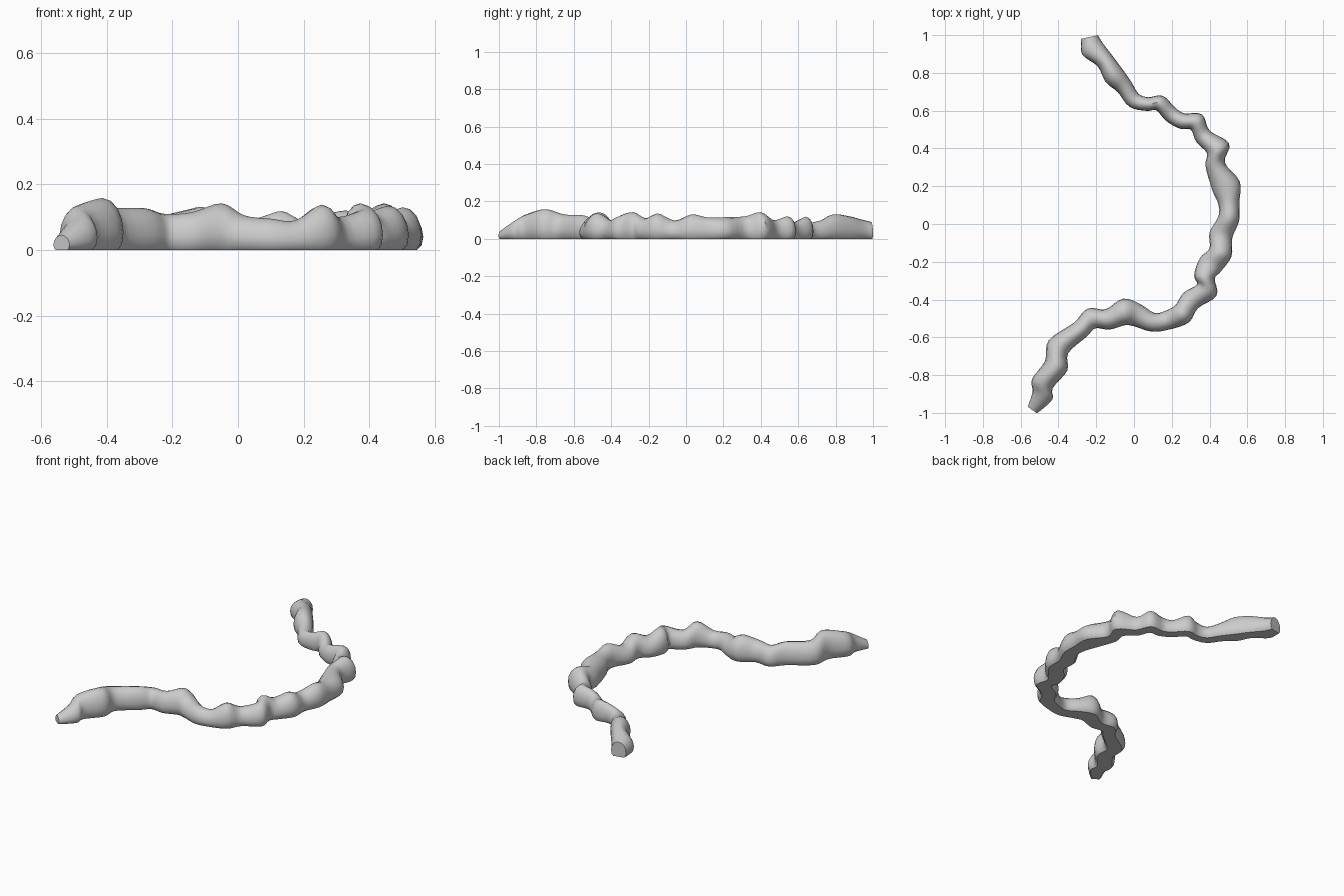
import bpy, bmesh, math
from mathutils import Vector

if "Cube" in bpy.data.objects:
    bpy.data.objects.remove(bpy.data.objects["Cube"])

# Path stations: x, y, half width, height
PATH = [
    (-.235, .99, .045, .09), (-.222, .93, .062, .105), (-.155, .865, .048, .122),
    (-.105, .785, .056, .13), (-.05, .725, .045, .10), (.0, .655, .042, .085),
    (.07, .635, .036, .10), (.135, .64, .042, .118), (.195, .58, .042, .09),
    (.255, .545, .042, .105), (.33, .54, .05, .12), (.365, .465, .046, .10),
    (.445, .40, .064, .142), (.43, .315, .052, .12), (.488, .20, .076, .115),
    (.502, .11, .056, .115), (.502, .03, .056, .13), (.46, -.06, .062, .098),
    (.458, -.15, .062, .135), (.405, -.215, .066, .11), (.373, -.28, .055, .142),
    (.385, -.35, .06, .125), (.30, -.405, .056, .10), (.255, -.475, .058, .138),
    (.175, -.51, .05, .09), (.10, -.52, .05, .095), (.02, -.485, .06, .105),
    (-.05, -.465, .07, .142), (-.14, -.505, .055, .115), (-.225, -.50, .056, .11),
    (-.285, -.56, .05, .127), (-.40, -.65, .062, .13), (-.412, -.75, .064, .158),
    (-.485, -.845, .06, .134), (-.485, -.91, .056, .10), (-.538, -.985, .03, .045),
]
SUB, SIDES = 4, 16


def catmull(p0, p1, p2, p3, t):
    return p1 + 0.5 * t * (p2 - p0 + t * (2*p0 - 5*p1 + 4*p2 - p3 + t * (3*(p1 - p2) + p3 - p0)))


# Resample the stations into a smooth path
pts = [Vector(p) for p in PATH]
pts = [pts[0]] + pts + [pts[-1]]
samples = []
for i in range(1, len(pts) - 2):
    for k in range(SUB):
        samples.append(catmull(*pts[i-1:i+3], k / SUB))
samples.append(pts[-1])

# Loft a flat-bottomed round section along the path
bm = bmesh.new()
rings = []
n = len(samples)
for i, (x, y, r, h) in enumerate(samples):
    a, b = samples[max(i - 4, 0)], samples[min(i + 4, n - 1)]
    tangent = Vector((b[0] - a[0], b[1] - a[1])).normalized()
    ring = []
    for k in range(SIDES):
        ang = 2 * math.pi * k / SIDES
        u, s = r * math.cos(ang), math.sin(ang)
        z = max(0.0, h * (.35 + (.65 if s > 0 else .6) * s))
        ring.append(bm.verts.new((x - tangent.y * u, y + tangent.x * u, z)))
    rings.append(ring)
for a, b in zip(rings, rings[1:]):
    for k in range(SIDES):
        j = (k + 1) % SIDES
        bm.faces.new((a[k], a[j], b[j], b[k]))
bm.faces.new(rings[0])
bm.faces.new(rings[-1])
bmesh.ops.recalc_face_normals(bm, faces=bm.faces)

mesh = bpy.data.meshes.new("lumpy_strand")
bm.to_mesh(mesh)
bm.free()
obj = bpy.data.objects.new("lumpy_strand", mesh)
bpy.context.collection.objects.link(obj)
bpy.context.view_layer.objects.active = obj
obj.select_set(True)
bpy.ops.object.shade_smooth_by_angle(angle=math.radians(40))
